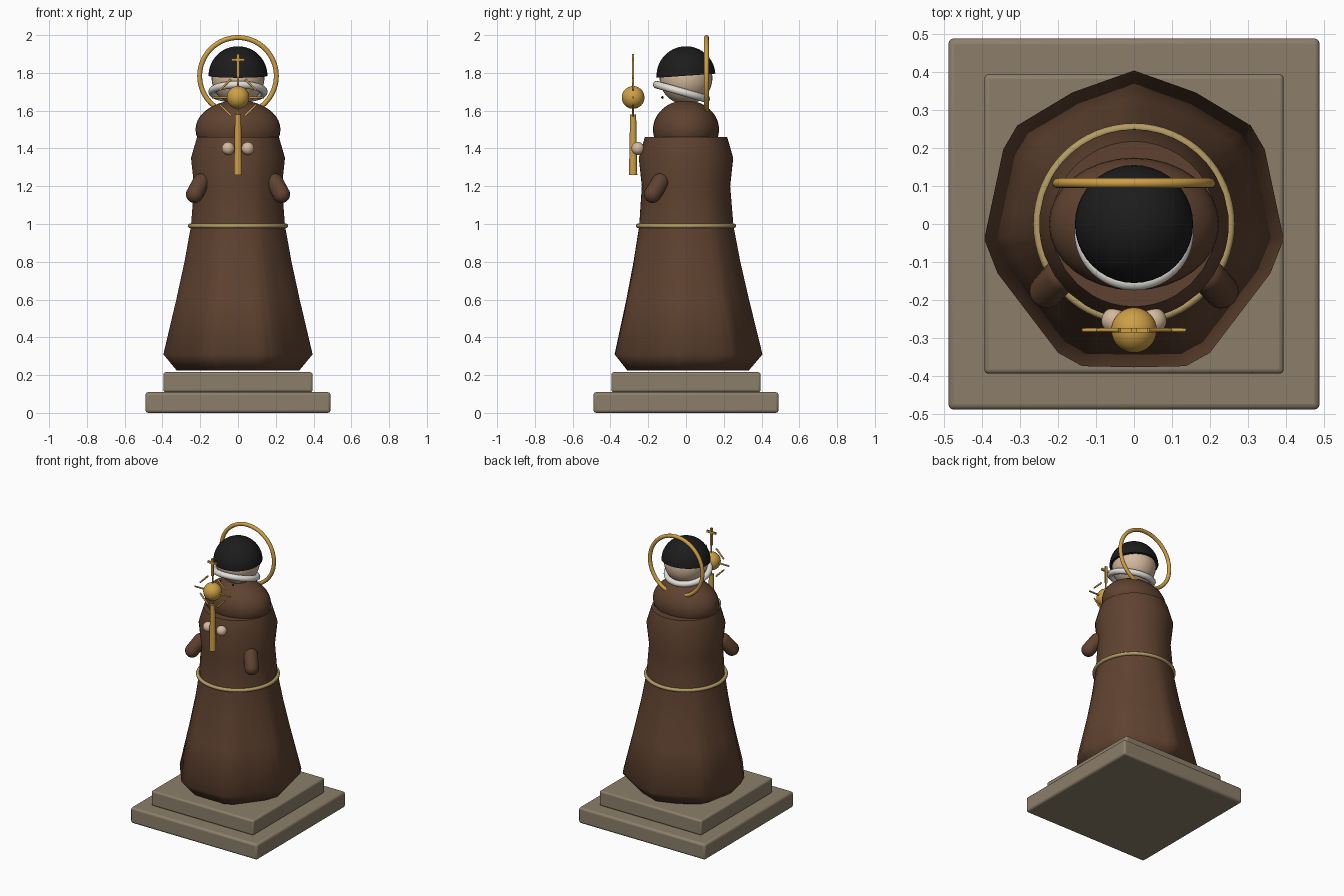
import bpy, bmesh, math
from mathutils import Vector, Matrix

if "Cube" in bpy.data.objects:
    bpy.data.objects.remove(bpy.data.objects["Cube"])


def material(name, rgb):
    mat = bpy.data.materials.new(name)
    mat.use_nodes = True
    col = [(c / 255) ** 2.2 for c in rgb] + [1]
    mat.diffuse_color = col
    mat.node_tree.nodes["Principled BSDF"].inputs["Base Color"].default_value = col
    return mat


STONE = material("stone", (139, 126, 106))
BROWN = material("brown_cloth", (95, 68, 51))
ROPE = material("rope_tan", (178, 154, 100))
GOLD = material("gold", (205, 158, 72))
SKIN = material("skin", (212, 184, 156))
WHITE = material("white", (225, 222, 216))
BLACK = material("black", (34, 34, 34))


def finish(obj, name, mat, angle=50):
    obj.name = obj.data.name = name
    obj.data.materials.append(mat)
    bpy.ops.object.select_all(action="DESELECT")
    obj.select_set(True)
    bpy.context.view_layer.objects.active = obj
    bpy.ops.object.shade_smooth_by_angle(angle=math.radians(angle))
    return obj


def from_bmesh(bm, name, mat, angle=50):
    bmesh.ops.recalc_face_normals(bm, faces=bm.faces)
    me = bpy.data.meshes.new(name)
    bm.to_mesh(me)
    bm.free()
    obj = bpy.data.objects.new(name, me)
    bpy.context.collection.objects.link(obj)
    return finish(obj, name, mat, angle)


def box(name, mat, loc, size, bevel=0):
    bpy.ops.mesh.primitive_cube_add(size=1, location=loc)
    obj = bpy.context.object
    obj.scale = size
    bpy.ops.object.transform_apply(location=False, rotation=False)
    if bevel:
        mod = obj.modifiers.new("bevel", "BEVEL")
        mod.width, mod.segments = bevel, 3
    return finish(obj, name, mat)


def ball(name, mat, loc, size):
    bpy.ops.mesh.primitive_uv_sphere_add(segments=32, ring_count=20, radius=1, location=loc)
    bpy.context.object.scale = size
    return finish(bpy.context.object, name, mat)


def ring(name, mat, loc, major, minor, tilt=0):
    bpy.ops.mesh.primitive_torus_add(major_radius=major, minor_radius=minor, location=loc,
                                     major_segments=64, minor_segments=12,
                                     rotation=(math.radians(tilt), 0, 0))
    return finish(bpy.context.object, name, mat)


def rod(name, mat, a, b, r1, r2):
    a, b = Vector(a), Vector(b)
    bpy.ops.mesh.primitive_cone_add(vertices=16, radius1=r1, radius2=r2, depth=(b - a).length,
                                    location=(a + b) / 2,
                                    rotation=(b - a).to_track_quat("Z", "Y").to_euler())
    return finish(bpy.context.object, name, mat)


def capsule(name, mat, a, b, r):
    a, b = Vector(a), Vector(b)
    bm = bmesh.new()
    bmesh.ops.create_uvsphere(bm, u_segments=20, v_segments=13, radius=r)
    turn = (b - a).to_track_quat("Z", "Y").to_matrix()
    for v in bm.verts:
        v.co = turn @ v.co + (b if v.co.z > 0 else a)
    return from_bmesh(bm, name, mat, 80)


# Stepped plinth
box("plinth_lower", STONE, (0, 0, 0.055), (0.98, 0.98, 0.11), 0.015)
box("plinth_upper", STONE, (0, 0, 0.163), (0.79, 0.79, 0.105), 0.012)

# Robe: faceted hem outline blending into a round chest
half = [(0, 0.405), (0.163, 0.347), (0.308, 0.26), (0.345, 0.197), (0.395, -0.04),
        (0.36, -0.13), (0.2, -0.34), (0.137, -0.375), (0, -0.378)]
corners = half + [(-x, y) for x, y in half[-2:0:-1]]
outline = []
for i, p in enumerate(corners):
    q = Vector(corners[(i + 1) % len(corners)])
    outline += [Vector(p).lerp(q, k / 3) for k in range(3)]

# Each row: height, radius, how strongly the hem outline shows
rows = [(0.225, 0.325, 1), (0.31, 0.395, 1), (0.6, 0.327, 0.8), (0.8, 0.284, 0.5),
        (0.99, 0.25, 0.2), (1.2, 0.234, 0), (1.35, 0.25, 0), (1.46, 0.218, 0)]
bm = bmesh.new()
loops = []
for z, r, w in rows:
    loop = []
    for p in outline:
        xy = p.normalized().lerp(p / 0.395, w) * r
        loop.append(bm.verts.new((xy.x, xy.y, z)))
    loops.append(loop)
n = len(outline)
for lo, hi in zip(loops, loops[1:]):
    for i in range(n):
        j = (i + 1) % n
        bm.faces.new((lo[i], lo[j], hi[j], hi[i]))
bm.faces.new(loops[0])
bm.faces.new(loops[-1])
from_bmesh(bm, "robe", BROWN, 62)

# Shoulder cape and rope belt
ball("shoulder_cape", BROWN, (0, 0, 1.5), (0.225, 0.175, 0.155))
ring("rope_belt", ROPE, (0, 0, 0.99), 0.254, 0.012)

# Sleeves, hands and eyes
for side, label in ((1, "left"), (-1, "right")):
    capsule(label + "_sleeve", BROWN, (side * 0.23, -0.177, 1.157),
            (side * 0.195, -0.137, 1.222), 0.046)
    ball(label + "_hand", SKIN, (side * 0.052, -0.255, 1.4), (0.034,) * 3)
    ball(label + "_eye", BLACK, (side * 0.05, -0.125, 1.67), (0.007,) * 3)

# Head, tilted white collar and halo
ball("head", SKIN, (0, 0, 1.773), (0.14, 0.14, 0.14))
ring("white_collar", WHITE, (0, -0.024, 1.70), 0.137, 0.02, -16)
ring("halo", GOLD, (0, 0.108, 1.784), 0.203, 0.013, 90)

# Domed cap, slightly tipped forward
bm = bmesh.new()
bmesh.ops.create_uvsphere(bm, u_segments=40, v_segments=24, radius=0.156)
cut = bmesh.ops.bisect_plane(bm, geom=bm.verts[:] + bm.edges[:] + bm.faces[:],
                             plane_co=(0, 0, 0), plane_no=(0, 0, 1), clear_inner=True)
bmesh.ops.holes_fill(bm, edges=[e for e in bm.edges if e.is_boundary])
bm.transform(Matrix.Translation((0, 0, 1.785)) @ Matrix.Rotation(math.radians(4), 4, "X"))
from_bmesh(bm, "domed_cap", BLACK)

# Sceptre: tapered handle, orb, cross and a burst of short rays
Y = -0.28
orb = Vector((0, Y, 1.67))
rod("sceptre_handle", GOLD, (0, Y, 1.26), (0, Y, 1.58), 0.022, 0.016)
ball("sceptre_orb", GOLD, orb, (0.06,) * 3)
box("cross_post", GOLD, (0, Y, 1.84), (0.014, 0.012, 0.12))
box("cross_bar", GOLD, (0, Y, 1.87), (0.07, 0.012, 0.014))
for k in range(8):
    a = k * math.pi / 4
    middle = orb + Vector((math.cos(a), 0, math.sin(a))) * 0.095
    reach = Vector((math.cos(a), 0, -math.sin(a))) * 0.042
    rod("orb_ray_%d" % (k + 1), GOLD, middle - reach, middle + reach, 0.006, 0.005)
